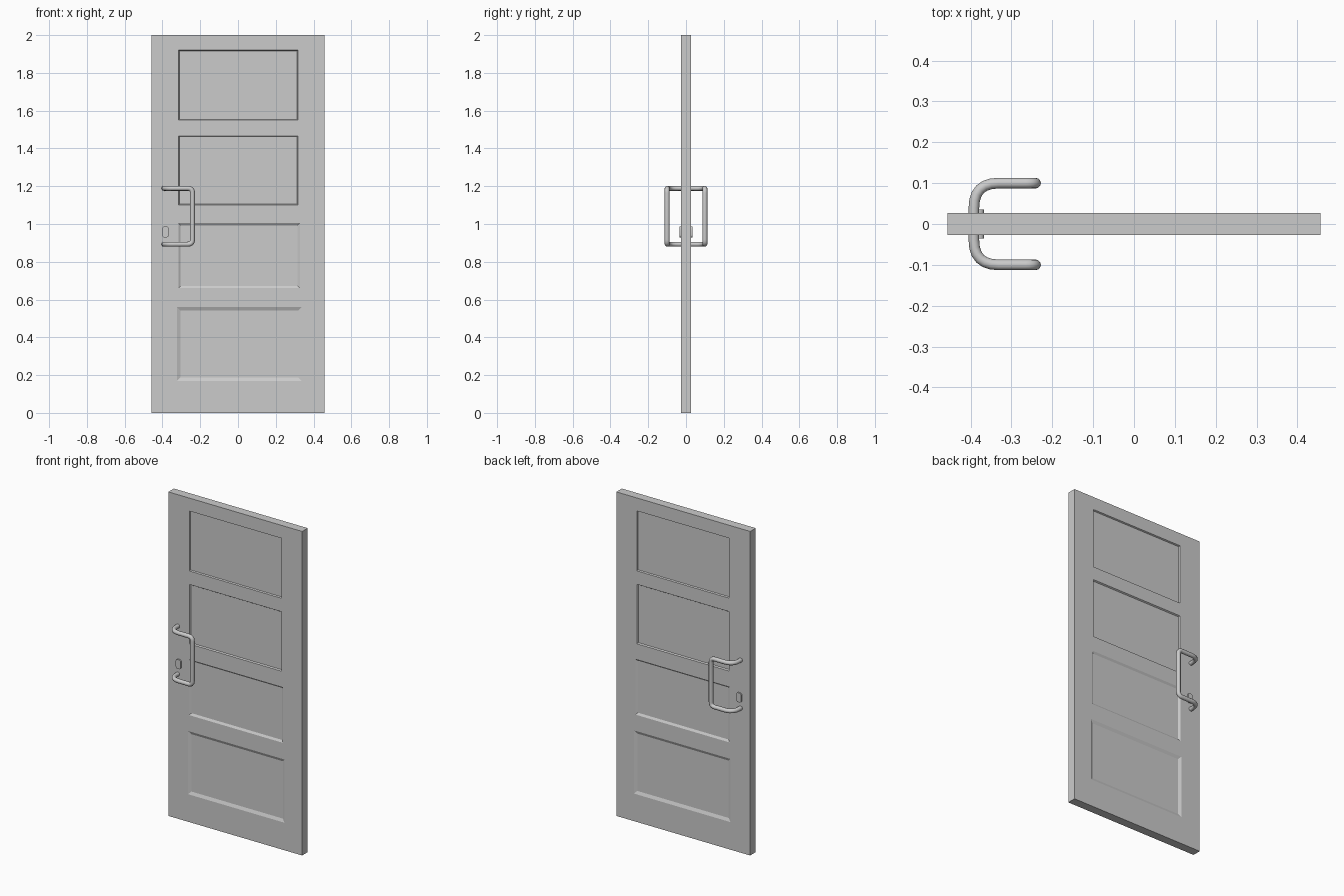
import bpy, bmesh
from mathutils import Vector

if "Cube" in bpy.data.objects:
    bpy.data.objects.remove(bpy.data.objects["Cube"])

W, T = 0.457, 0.027       # half width and half thickness of the door
DEPTH = 0.008             # panel recess


def add_mesh(name, bm):
    bmesh.ops.remove_doubles(bm, verts=bm.verts, dist=1e-5)
    bmesh.ops.recalc_face_normals(bm, faces=bm.faces)
    me = bpy.data.meshes.new(name)
    bm.to_mesh(me)
    bm.free()
    ob = bpy.data.objects.new(name, me)
    bpy.context.collection.objects.link(ob)
    return ob


def smooth(ob, angle):
    bpy.ops.object.select_all(action='DESELECT')
    ob.select_set(True)
    bpy.context.view_layer.objects.active = ob
    if ob.type == 'CURVE':
        bpy.ops.object.convert(target='MESH')
    bpy.ops.object.shade_smooth_by_angle(angle=angle)


# Door leaf: stacked cells, each with a bevelled recess on both faces
# panel = (x0, x1, z0, z1, bevel width)
panels = [(-0.323, 0.337, 0.17, 0.56, 0.018),
          (-0.316, 0.327, 0.66, 1.005, 0.012),
          (-0.314, 0.317, 1.10, 1.467, 0.005),
          (-0.314, 0.317, 1.55, 1.92, 0.004)]
cuts = [0, 0.61, 1.05, 1.51, 2]


def rect(bm, x0, x1, z0, z1, y):
    return [bm.verts.new((x, y, z)) for x, z in ((x0, z0), (x1, z0), (x1, z1), (x0, z1))]


def bridge(bm, a, b, sides=range(4)):
    for i in sides:
        j = (i + 1) % 4
        bm.faces.new((a[i], a[j], b[j], b[i]))


bm = bmesh.new()
for k, (x0, x1, z0, z1, b) in enumerate(panels):
    outers = []
    for s in (-1, 1):
        outer = rect(bm, -W, W, cuts[k], cuts[k + 1], s * T)
        rim = rect(bm, x0, x1, z0, z1, s * T)
        floor = rect(bm, x0 + b, x1 - b, z0 + b, z1 - b, s * (T - DEPTH))
        bridge(bm, outer, rim)
        bridge(bm, rim, floor)
        bm.faces.new(floor)
        outers.append(outer)
    sides = [1, 3] + ([0] if k == 0 else []) + ([2] if k == len(panels) - 1 else [])
    bridge(bm, outers[0], outers[1], sides)
add_mesh("door_leaf", bm)


# Pull handles: a tube along a path with rounded corners
def rounded(points, radii, n=6):
    path = [points[0]]
    for i in range(1, len(points) - 1):
        p, r = points[i], radii[i - 1]
        a = p + (points[i - 1] - p).normalized() * r
        c = p + (points[i + 1] - p).normalized() * r
        for j in range(n + 1):
            t = j / n
            path.append(a * (1 - t) ** 2 + p * 2 * t * (1 - t) + c * t * t)
    return path + [points[-1]]


def handle(name, s):
    xa, xb, y, lo, hi = -0.392, -0.241, s * 0.1, 0.893, 1.189
    pts = [Vector(p) for p in ((xa, s * 0.02, hi), (xa, y, hi), (xb, y, hi),
                               (xb, y, lo), (xa, y, lo), (xa, s * 0.02, lo))]
    path = rounded(pts, (0.06, 0.025, 0.025, 0.06))
    cu = bpy.data.curves.new(name, 'CURVE')
    cu.dimensions = '3D'
    cu.bevel_depth = 0.013
    cu.bevel_resolution = 4
    cu.use_fill_caps = True
    sp = cu.splines.new('POLY')
    sp.points.add(len(path) - 1)
    for q, p in zip(sp.points, path):
        q.co = (*p, 1)
    ob = bpy.data.objects.new(name, cu)
    bpy.context.collection.objects.link(ob)
    smooth(ob, 0.8)


handle("front_handle", -1)
handle("back_handle", 1)

# Lock plate: rounded block running through the leaf
bm = bmesh.new()
bmesh.ops.create_cube(bm, size=1)
bmesh.ops.scale(bm, verts=bm.verts, vec=(0.034, 0.07, 0.058))
bmesh.ops.translate(bm, verts=bm.verts, vec=(-0.384, 0, 0.958))
edges = [e for e in bm.edges if abs(e.verts[0].co.y - e.verts[1].co.y) > 0.05]
bmesh.ops.bevel(bm, geom=edges, offset=0.012, segments=4, profile=0.5, affect='EDGES')
smooth(add_mesh("lock_plate", bm), 0.6)
